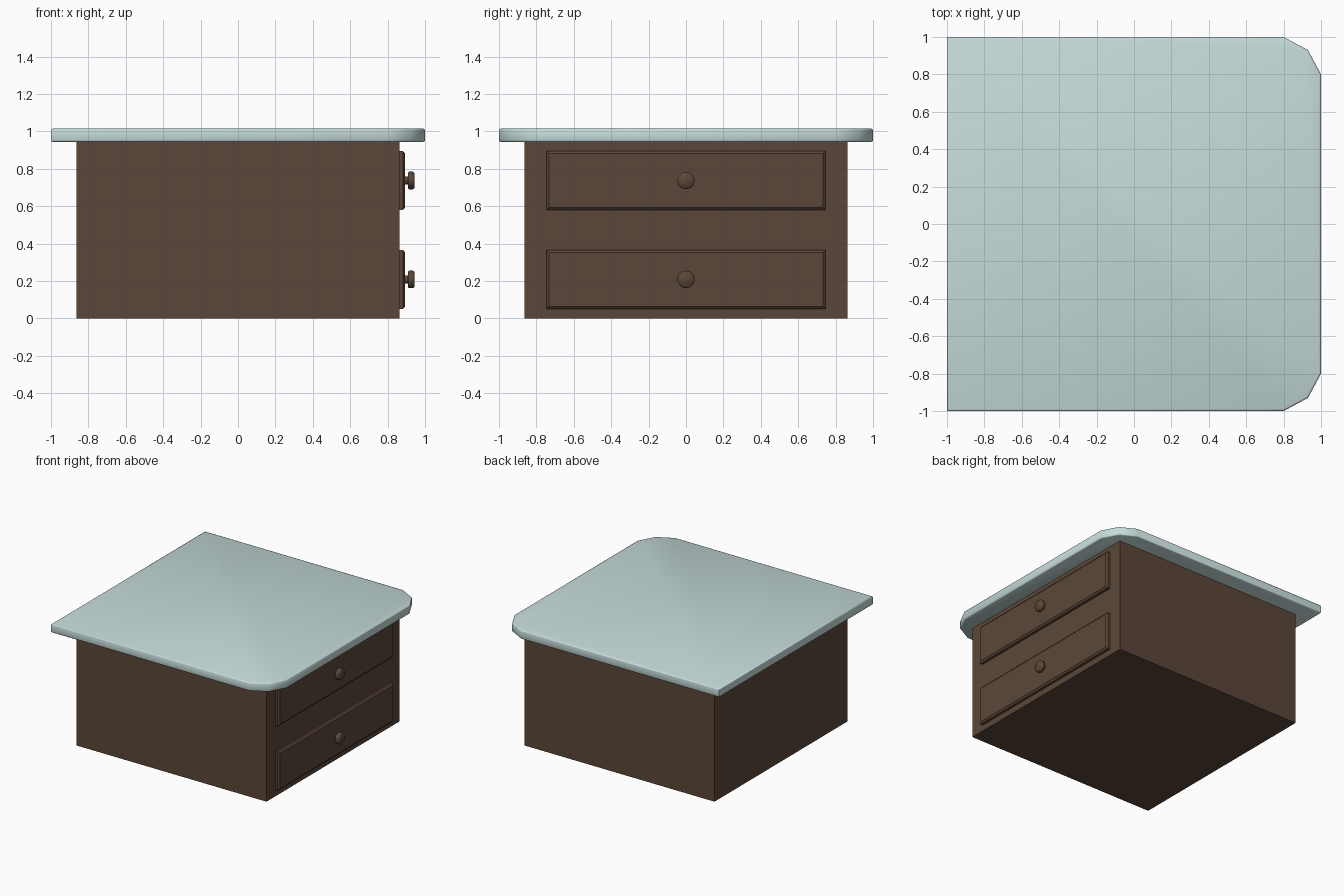
import bpy, bmesh, math
from mathutils import Matrix

if "Cube" in bpy.data.objects:
    bpy.data.objects.remove(bpy.data.objects["Cube"])


def material(name, color):
    m = bpy.data.materials.new(name)
    m.diffuse_color = color
    m.use_nodes = True
    m.node_tree.nodes["Principled BSDF"].inputs["Base Color"].default_value = m.diffuse_color
    return m


WOOD = material("dark_wood", (0.105, 0.062, 0.040, 1))
STONE = material("pale_top", (0.56, 0.71, 0.70, 1))


def finish(name, bm, mat, smooth_angle=None):
    bmesh.ops.recalc_face_normals(bm, faces=bm.faces)
    me = bpy.data.meshes.new(name)
    bm.to_mesh(me)
    bm.free()
    ob = bpy.data.objects.new(name, me)
    bpy.context.collection.objects.link(ob)
    me.materials.append(mat)
    if smooth_angle:
        bpy.ops.object.select_all(action='DESELECT')
        ob.select_set(True)
        bpy.context.view_layer.objects.active = ob
        bpy.ops.object.shade_smooth_by_angle(angle=math.radians(smooth_angle))
    return ob


def box(name, lo, hi, mat):
    bm = bmesh.new()
    size = [b - a for a, b in zip(lo, hi)]
    mid = [(a + b) / 2 for a, b in zip(lo, hi)]
    bmesh.ops.create_cube(bm, size=1, matrix=Matrix.Translation(mid) @ Matrix.Diagonal((*size, 1)))
    return finish(name, bm, mat)


# Cabinet body
BODY = 0.864
box("cabinet_body", (-BODY, -BODY, 0), (BODY, BODY, 0.945), WOOD)

# Table top: outline with cut corners at the drawer side, softly rounded rim
half = [(-1, -1), (0.8, -1), (0.93, -0.93), (1, -0.8)]
outline = half + [(x, -y) for x, y in reversed(half)]
bm = bmesh.new()
base = bm.faces.new([bm.verts.new((x, y, 0.943)) for x, y in outline])
top = bmesh.ops.extrude_face_region(bm, geom=[base])["geom"]
bmesh.ops.translate(bm, vec=(0, 0, 0.071), verts=[v for v in top if isinstance(v, bmesh.types.BMVert)])
bm.normal_update()
rim = [e for e in bm.edges if abs(e.verts[0].co.z - e.verts[1].co.z) < 1e-5]
bmesh.ops.bevel(bm, geom=rim, offset=0.010, segments=2, profile=0.5, affect='EDGES')
finish("table_top", bm, STONE, 50)


def drawer_front(name, z):
    # Raised panel with a chamfered border, built from stacked rectangles
    bm = bmesh.new()
    rings = []
    for x, inset in ((BODY - 0.01, 0), (0.882, 0), (0.894, 0.014)):
        y, h = 0.746 - inset, 0.158 - inset
        rings.append([bm.verts.new((x, sy * y, z + sz * h))
                      for sy, sz in ((-1, -1), (1, -1), (1, 1), (-1, 1))])
    for a, b in zip(rings, rings[1:]):
        for i in range(4):
            j = (i + 1) % 4
            bm.faces.new((a[i], a[j], b[j], b[i]))
    bm.faces.new(rings[0])
    bm.faces.new(rings[-1])
    finish(name, bm, WOOD)


def knob(name, z, sides=12):
    # Turned knob: thin stem and rounded disc around the x axis
    profile = [(0.022, 0.888), (0.022, 0.908), (0.040, 0.908), (0.047, 0.914),
               (0.047, 0.936), (0.040, 0.944)]
    bm = bmesh.new()
    rings = []
    for r, x in profile:
        rings.append([bm.verts.new((x, r * math.cos(2 * math.pi * k / sides),
                                    z + r * math.sin(2 * math.pi * k / sides)))
                      for k in range(sides)])
    for a, b in zip(rings, rings[1:]):
        for i in range(sides):
            j = (i + 1) % sides
            bm.faces.new((a[i], a[j], b[j], b[i]))
    bm.faces.new(rings[0])
    bm.faces.new(rings[-1])
    finish(name, bm, WOOD, 55)


# Two drawers with knobs
for label, z in (("lower", 0.208), ("upper", 0.737)):
    drawer_front(label + "_drawer", z)
    knob(label + "_knob", z)
